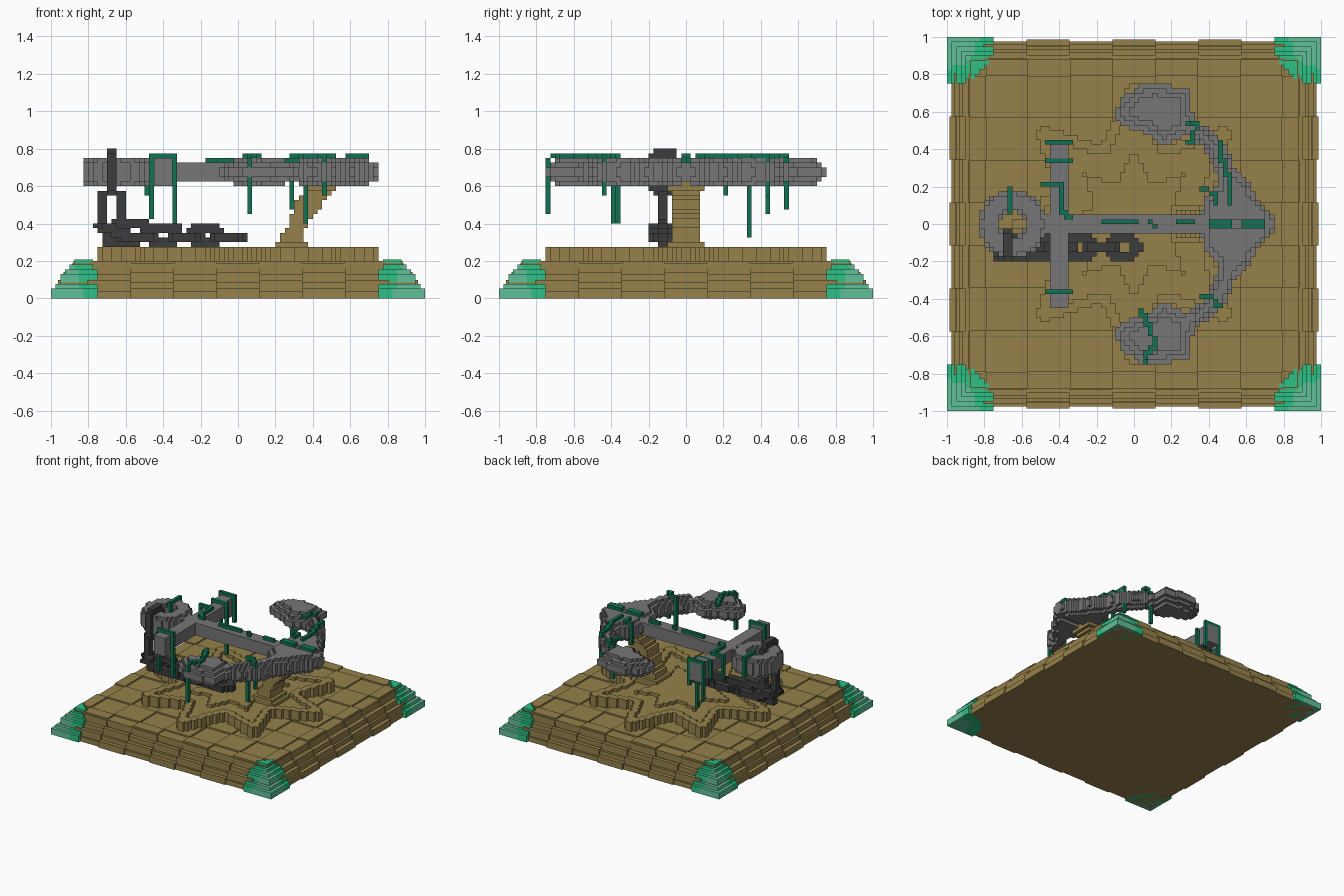
import bpy, bmesh, math
from mathutils import Vector

cube = bpy.data.objects.get("Cube")
if cube:
    bpy.data.objects.remove(cube, do_unlink=True)

V = 0.025  # block size


def material(name, r, g, b):
    m = bpy.data.materials.new(name)
    m.diffuse_color = (r, g, b, 1)
    m.use_nodes = True
    node = next(n for n in m.node_tree.nodes if n.type == 'BSDF_PRINCIPLED')
    node.inputs["Base Color"].default_value = (r, g, b, 1)
    node.inputs["Roughness"].default_value = 0.9
    return m


SAND = material("sandstone", 0.30, 0.22, 0.07)
GREY = material("grey iron", 0.18, 0.18, 0.18)
DARK = material("dark iron", 0.045, 0.045, 0.047)
VINE = material("vine green", 0.006, 0.16, 0.085)
JADE = material("jade", 0.025, 0.53, 0.23)
PALE = material("pale jade", 0.12, 0.53, 0.32)


def finish(name, bm, mats):
    me = bpy.data.meshes.new(name)
    bm.to_mesh(me)
    bm.free()
    for m in mats:
        me.materials.append(m)
    ob = bpy.data.objects.new(name, me)
    bpy.context.collection.objects.link(ob)
    return ob


SIDES = [(a, s) for a in range(3) for s in (0, 1)]


def blocks(name, cells, mats, pick=None):
    """Outer skin of a set of grid cells; pick chooses a material slot per cell."""
    bm, verts = bmesh.new(), {}
    for c in sorted(cells):
        for a, s in SIDES:
            n = list(c)
            n[a] += 2 * s - 1
            if tuple(n) in cells:
                continue
            b, d = (a + 1) % 3, (a + 2) % 3
            quad = []
            for u, w in ((0, 0), (1, 0), (1, 1), (0, 1)):
                p = list(c)
                p[a] += s
                p[b] += u
                p[d] += w
                p = tuple(p)
                if p not in verts:
                    verts[p] = bm.verts.new([q * V for q in p])
                quad.append(verts[p])
            f = bm.faces.new(quad if s else quad[::-1])
            if pick:
                f.material_index = pick(*[(q + 0.5) * V for q in c])
    return finish(name, bm, mats)


def fill(lo, hi, test):
    """Cells in a box whose centres pass the test."""
    r = [range(math.floor(l / V + 0.01), math.ceil(h / V - 0.01)) for l, h in zip(lo, hi)]
    return {(i, j, k) for i in r[0] for j in r[1] for k in r[2]
            if test((i + .5) * V, (j + .5) * V, (k + .5) * V)}


def depth(x, y, poly):
    """Distance inside a polygon, negative outside."""
    best, inside = 9.0, False
    for (ax, ay), (bx, by) in zip(poly, poly[1:] + poly[:1]):
        dx, dy = bx - ax, by - ay
        t = max(0, min(1, ((x - ax) * dx + (y - ay) * dy) / (dx * dx + dy * dy)))
        best = min(best, math.hypot(x - ax - t * dx, y - ay - t * dy))
        if (ay > y) != (by > y) and x < ax + (y - ay) * dx / dy:
            inside = not inside
    return best if inside else -best


def lerp(z, rows):
    """Interpolate the rows (z, value, value...) at height z."""
    for a, b in zip(rows, rows[1:]):
        if z <= b[0]:
            t = max(0, (z - a[0]) / (b[0] - a[0]))
            return [p + t * (q - p) for p, q in zip(a[1:], b[1:])]
    return rows[-1][1:]


def box(bm, x0, x1, y0, y1, z0, z1):
    v = [bm.verts.new((x, y, z)) for z in (z0, z1)
         for x, y in ((x0, y0), (x1, y0), (x1, y1), (x0, y1))]
    for f in ((3, 2, 1, 0), (4, 5, 6, 7), (0, 1, 5, 4), (1, 2, 6, 5), (2, 3, 7, 6), (3, 0, 4, 7)):
        bm.faces.new([v[i] for i in f])


# Stepped plinth courses with bricks standing slightly proud
bm = bmesh.new()
courses = [(0, .04, .975), (.04, .085, .95), (.085, .13, .92), (.13, .175, .875)]
for n, (z0, z1, h) in enumerate(courses):
    box(bm, -h, h, -h, h, z0, z1)
    for i in range(-3, 4):
        if (i + n) % 2:
            continue
        a, b, p = i * .23 - .115, i * .23 + .115, h + .012
        for s in (-1, 1):
            y0, y1 = sorted((s * (h - .02), s * p))
            box(bm, a, b, y0, y1, z0, z1 + .012)
            box(bm, y0, y1, a, b, z0, z1 + .012)
finish("plinth", bm, [SAND])

# Paving slabs at alternating heights
bm = bmesh.new()
edges = [-.88, -.79, -.57, -.34, -.115, .115, .34, .57, .79, .88]
for i in range(9):
    for j in range(9):
        box(bm, edges[i], edges[i + 1], edges[j], edges[j + 1], .16, .2 if (i + j) % 2 else .188)
finish("paving", bm, [SAND])

# Stepped jade caps on the corners


def cap_test(x, y, z):
    u, w = 1 - abs(x), 1 - abs(y)
    return math.hypot(u, w) < .26 and z < min(.2, .035 + 1.35 * min(u, w))


for sx, side in ((-1, "right"), (1, "left")):
    for sy, end in ((-1, "front"), (1, "back")):
        lo = (min(sx * .7, sx), min(sy * .7, sy), 0)
        hi = (max(sx * .7, sx), max(sy * .7, sy), .225)
        ob = blocks(f"{end}_{side}_corner_cap", fill(lo, hi, cap_test), [JADE, PALE],
                    lambda x, y, z: int(math.hypot(1 - abs(x), 1 - abs(y)) < .165))
        ob.scale.z = 1.035

# Compass rose with a raised rim and a raised inner star
rose = []
for i in range(16):
    r = .46 if i % 2 else (.80 if i % 4 == 0 else .77)
    rose.append((r * math.cos(i * math.pi / 8), r * math.sin(i * math.pi / 8)))
inner = [(x * .5, y * .5) for x, y in rose]


def rose_test(x, y, z):
    d = depth(x, y, rose)
    if d < 0 or max(abs(x), abs(y)) > .75 or (min(abs(x), abs(y)) > .5):
        return False
    return z < .25 or d < .055 or depth(x, y, inner) > 0


blocks("compass_rose", fill((-.75, -.75, .175), (.75, .75, .275), rose_test), [SAND])

# Leaning support pillar: z, min x, max x, half width in y
pillar = [(.27, .2, .39, .1), (.3, .21, .36, .09), (.36, .25, .35, .075), (.42, .28, .39, .075),
          (.5, .30, .45, .075), (.56, .34, .5, .085), (.62, .38, .54, .1), (.65, .4, .54, .1)]


def pillar_test(x, y, z):
    x0, x1, w = lerp(z, pillar)
    return x0 < x < x1 and abs(y) < w


blocks("support_pillar", fill((.15, -.15, .25), (.6, .15, .65), pillar_test), [SAND])

# Anchor: half outlines, mirrored across y
arm = [(.76, -.01), (.73, .06), (.66, .14), (.6, .24), (.54, .3), (.5, .42), (.43, .48), (.33, .56),
       (.26, .5), (.38, .4), (.44, .28), (.44, .2), (.38, .14), (.36, .06), (.36, -.01)]
fluke = [(-.11, .6), (-.06, .67), (.02, .735), (.12, .755), (.31, .71), (.31, .6), (.33, .52),
         (.24, .46), (.15, .42), (.08, .48), (0, .5), (-.09, .55)]
shank = [(-.52, -.01), (.6, -.01), (.6, .06), (-.52, .06)]
stock = [(-.455, -.01), (-.345, -.01), (-.345, .455), (-.455, .455)]


def solid(poly, half, flat, slope):
    """Bevelled slab around z = 0.675, mirrored in y."""
    def test(x, y, z):
        h = abs(z - .675)
        return h < half and depth(x, abs(y), poly) > max(0, h - flat) * slope
    return test


LO, HI = (-.85, -.775, .6), (.8, .775, .75)
blocks("anchor_shank", fill(LO, HI, solid(shank, .055, .05, 1)), [GREY])
blocks("anchor_stock", fill(LO, HI, lambda x, y, z: solid(stock, .055, .05, 1)(x, y, z) or
       (abs(y) > .35 and solid(stock, .075, .07, 1)(x, y, z))), [GREY])
blocks("anchor_arms", fill(LO, HI, solid(arm, .075, .03, .9)), [GREY])
for s, side in ((-1, "front"), (1, "back")):
    t = solid(fluke, .075, .015, 1.3)
    blocks(side + "_fluke", fill(LO, HI, lambda x, y, z: y * s > 0 and t(x, y, z)), [GREY])


def ring_test(x, y, z):
    r = math.hypot(x + .65, y)
    return abs(r - .125) < .055 - max(0, abs(z - .675) - .04) * .6


blocks("anchor_ring", fill(LO, HI, ring_test), [GREY])


# Chain links: centre, long axis, wide axis, half length, half width
def link(centre, along, across, half, wide, bar=.026):
    c, a, w = Vector(centre), Vector(along).normalized(), Vector(across).normalized()
    n, run = a.cross(w), half - wide

    def test(x, y, z):
        p = Vector((x, y, z)) - c
        u = max(0, abs(p.dot(a)) - run)
        return abs(math.hypot(u, p.dot(w)) - (wide - bar)) < bar and abs(p.dot(n)) < bar
    return fill(c - Vector((half,) * 3), c + Vector((half,) * 3), test)


X, Y, Z = (1, 0, 0), (0, 1, 0), (0, 0, 1)
links = [((-.675, -.115, .675), Z, Y, .13, .09), ((-.675, -.125, .475), Z, X, .12, .08),
         ((-.66, -.125, .36), (1, 0, -.3), Y, .11, .075), ((-.6, -.125, .35), (1, 0, -.5), Z, .12, .08),
         ((-.54, -.125, .325), X, Y, .12, .075), ((-.4, -.125, .34), X, Z, .11, .065),
         ((-.28, -.125, .325), X, Y, .1, .075), ((-.175, -.125, .34), X, Z, .1, .065),
         ((-.06, -.125, .325), X, Y, .1, .075)]
for n, spec in enumerate(links):
    blocks(f"chain_link_{n + 1}", link(*spec), [DARK])


# Vines: paths laid over the iron, with strands hanging down
def vine(*pts):
    cells = set()
    for a, b in zip(pts, pts[1:]):
        a, b = Vector(a), Vector(b)
        steps = max(1, int((b - a).length / V * 2))
        for i in range(steps + 1):
            cells.add(tuple(math.floor(q / V) for q in a.lerp(b, i / steps)))
    return cells


T, S = .76, .735
vines = [
    [(.06, -.74, .47), (.06, -.74, S), (.06, -.7, T), (.11, -.65, T), (.09, -.56, T), (.04, -.47, T)],
    [(-.465, -.365, .44), (-.465, -.365, T), (-.335, -.365, T), (-.335, -.365, .41)],
    [(-.465, .43, .47), (-.465, .43, T), (-.335, .43, T), (-.335, .43, .55)],
    [(-.465, .335, .6), (-.465, .335, S), (-.335, .335, S), (-.335, .335, .34)],
    [(.36, -.38, .41), (.36, -.38, T), (.43, -.4, T), (.46, -.44, T), (.46, -.44, .56)],
    [(.29, .53, .49), (.29, .53, S), (.33, .53, T), (.32, .45, T), (.28, .45, T)],
    [(.46, .43, .56), (.46, .43, T), (.48, .3, T), (.52, .22, T), (.52, .12, T)],
    [(.37, .18, .62), (.37, .18, T), (.44, .17, T), (.45, .1, T)],
    [(-.48, .2, .56), (-.48, .2, S), (-.39, .2, S), (-.38, .06, S), (-.33, .04, S)],
    [(-.67, .19, .6), (-.67, .19, T), (-.67, .06, T), (-.67, .06, .6)],
    [(-.15, .01, S), (.02, .01, S)], [(.08, .01, S), (.1, -.01, S)], [(.24, .01, S), (.32, .01, S)],
    [(.4, .01, T), (.5, .01, T), (.5, -.01, T), (.4, -.01, T)],
    [(.58, .01, T), (.69, .01, T), (.69, -.01, T), (.58, -.01, T)],
]
for n, path in enumerate(vines):
    blocks(f"vine_{n + 1}", vine(*path), [VINE])
